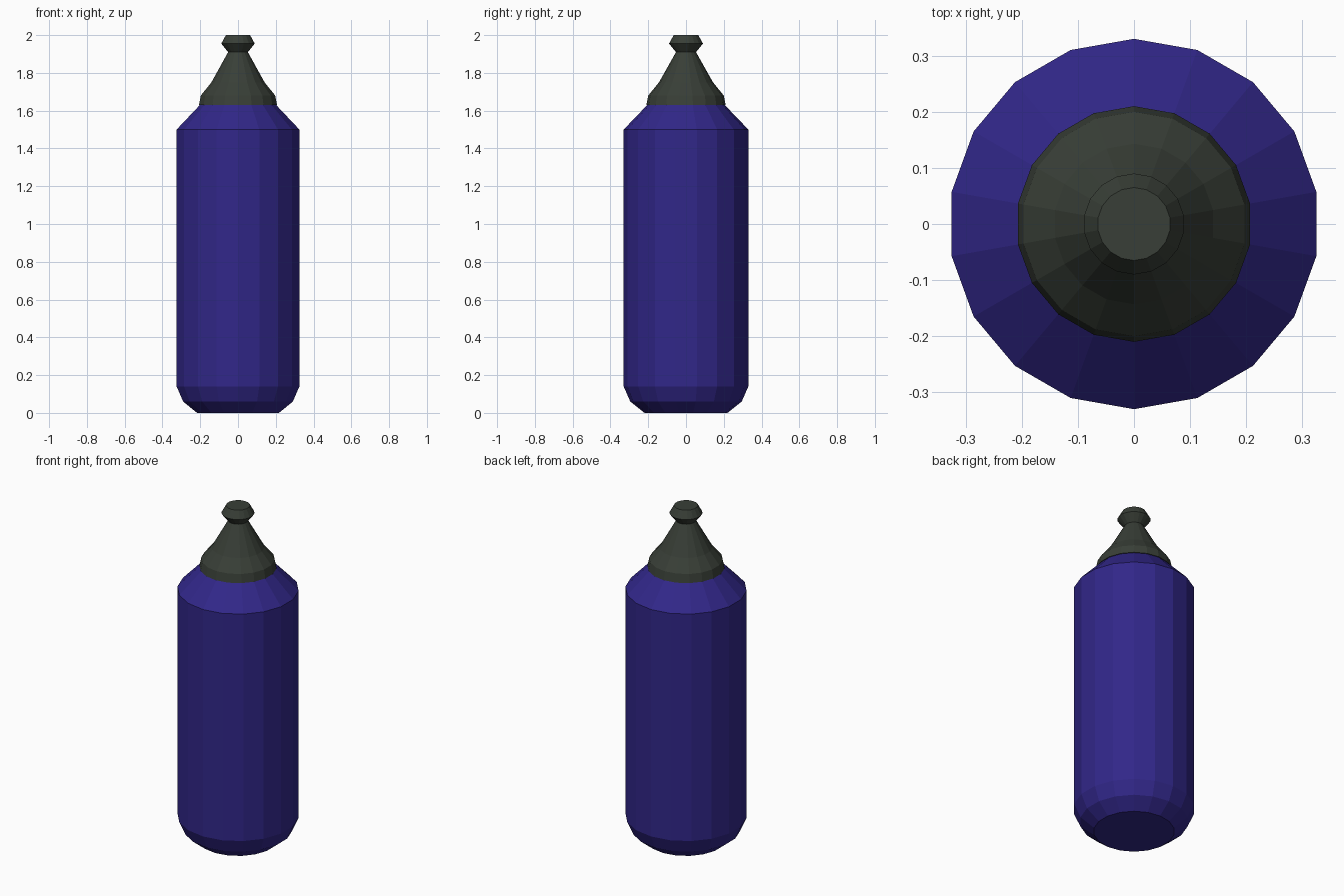
import bpy, bmesh, math

SIDES = 18

cube = bpy.data.objects.get("Cube")
if cube:
    bpy.data.objects.remove(cube, do_unlink=True)


def make_material(name, rgb):
    mat = bpy.data.materials.new(name)
    mat.use_nodes = True
    mat.diffuse_color = (*rgb, 1)
    bsdf = next(n for n in mat.node_tree.nodes if n.type == 'BSDF_PRINCIPLED')
    bsdf.inputs["Base Color"].default_value = (*rgb, 1)
    return mat


def lathe(name, profile, mat):
    """Closed, flat-faced solid turned around z from (radius, height) pairs."""
    bm = bmesh.new()
    rings = []
    for r, z in profile:
        ring = []
        for i in range(SIDES):
            a = math.tau * i / SIDES
            ring.append(bm.verts.new((r * math.sin(a), r * math.cos(a), z)))
        rings.append(ring)
    for low, high in zip(rings, rings[1:]):
        for i in range(SIDES):
            j = (i + 1) % SIDES
            bm.faces.new((low[i], low[j], high[j], high[i]))
    bm.faces.new(rings[0])
    bm.faces.new(rings[-1])
    bmesh.ops.recalc_face_normals(bm, faces=bm.faces)
    mesh = bpy.data.meshes.new(name)
    bm.to_mesh(mesh)
    bm.free()
    mesh.materials.append(mat)
    obj = bpy.data.objects.new(name, mesh)
    bpy.context.collection.objects.link(obj)
    return obj


purple = make_material("deep purple", (0.031, 0.020, 0.25))
grey = make_material("dark grey green", (0.040, 0.049, 0.038))

# Bottle with a chamfered base and sloping shoulder
lathe("bottle_body", [(0.22, 0), (0.295, 0.06), (0.33, 0.14),
                      (0.33, 1.5), (0.205, 1.63)], purple)

# Screw cap tapering to a narrow neck
lathe("cap", [(0.21, 1.63), (0.2, 1.68), (0.143, 1.75), (0.053, 1.91)], grey)

# Flared drinking nozzle on the neck
lathe("nozzle", [(0.053, 1.91), (0.09, 1.955), (0.065, 2.0)], grey)
